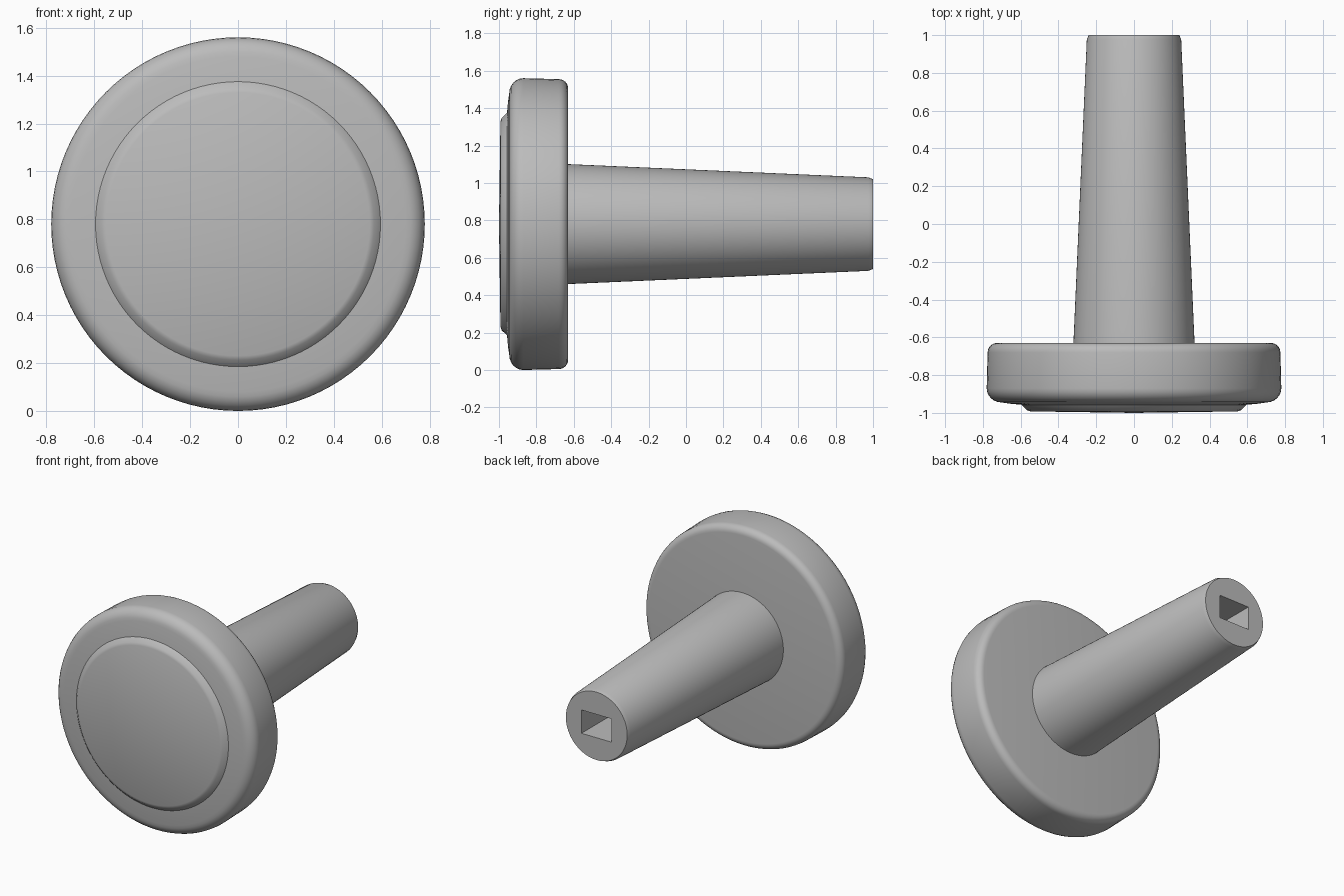
import bpy
import bmesh
import math
from mathutils import Matrix

cube = bpy.data.objects.get("Cube")
if cube:
    bpy.data.objects.remove(cube, do_unlink=True)

AXIS_Z = 0.78

# Single grey finish
grey = bpy.data.materials.new("plain grey")
grey.use_nodes = True
grey.diffuse_color = (0.5, 0.5, 0.5, 1)
grey.node_tree.nodes["Principled BSDF"].inputs["Base Color"].default_value = (0.5, 0.5, 0.5, 1)


def link(name, bm):
    bmesh.ops.recalc_face_normals(bm, faces=bm.faces)
    mesh = bpy.data.meshes.new(name)
    bm.to_mesh(mesh)
    bm.free()
    obj = bpy.data.objects.new(name, mesh)
    bpy.context.collection.objects.link(obj)
    mesh.materials.append(grey)
    return obj


def lathe(name, profile, segments=96):
    """Revolve (radius, y) points about the horizontal y axis."""
    bm = bmesh.new()
    rings = []
    for r, y in profile:
        angles = [2 * math.pi * i / segments for i in range(segments)]
        if r == 0:
            rings.append([bm.verts.new((0, y, AXIS_Z))] * segments)
        else:
            rings.append([bm.verts.new((r * math.cos(a), y, AXIS_Z + r * math.sin(a)))
                          for a in angles])
    for a, b in zip(rings, rings[1:]):
        for i in range(segments):
            j = (i + 1) % segments
            corners = list(dict.fromkeys((a[i], a[j], b[j], b[i])))
            bm.faces.new(corners)
    return link(name, bm)


def smooth(obj):
    bpy.ops.object.select_all(action="DESELECT")
    obj.select_set(True)
    bpy.context.view_layer.objects.active = obj
    bpy.ops.object.shade_smooth_by_angle(angle=math.radians(32))


def arc(cr, cy, radius_r, radius_y, start, end, steps=6):
    """Rounded edge as profile points, angles in degrees."""
    pts = []
    for i in range(steps + 1):
        t = math.radians(start + (end - start) * i / steps)
        pts.append((cr + radius_r * math.cos(t), cy + radius_y * math.sin(t)))
    return pts


# Rounded head with a raised front pad
head = lathe("head", [(0, -1), (0.55, -0.992), (0.568, -0.985), (0.595, -0.957)]
             + [(0.66, -0.951)]
             + arc(0.70, -0.87, 0.08, 0.075, -90, 0)
             + arc(0.725, -0.68, 0.05, 0.05, 0, 90)
             + [(0, -0.63)])

# Tapered stem with a softened end
stem = lathe("stem", [(0, -0.66), (0.322, -0.66), (0.25, 0.975), (0.24, 1), (0, 1)])

# Rectangular socket in the end of the stem
bm = bmesh.new()
bmesh.ops.create_cube(bm, size=1, matrix=Matrix.Translation((0, 0.7, AXIS_Z))
                      @ Matrix.Diagonal((0.235, 0.8, 0.165, 1)))
cutter = link("socket_cutter", bm)
cutter.hide_render = True
bpy.ops.object.select_all(action="DESELECT")
bpy.context.view_layer.objects.active = stem
stem.select_set(True)
cut = stem.modifiers.new("socket", "BOOLEAN")
cut.operation = "DIFFERENCE"
cut.solver = "EXACT"
cut.object = cutter
bpy.ops.object.modifier_apply(modifier=cut.name)
bpy.data.objects.remove(cutter, do_unlink=True)

for part in (head, stem):
    smooth(part)
